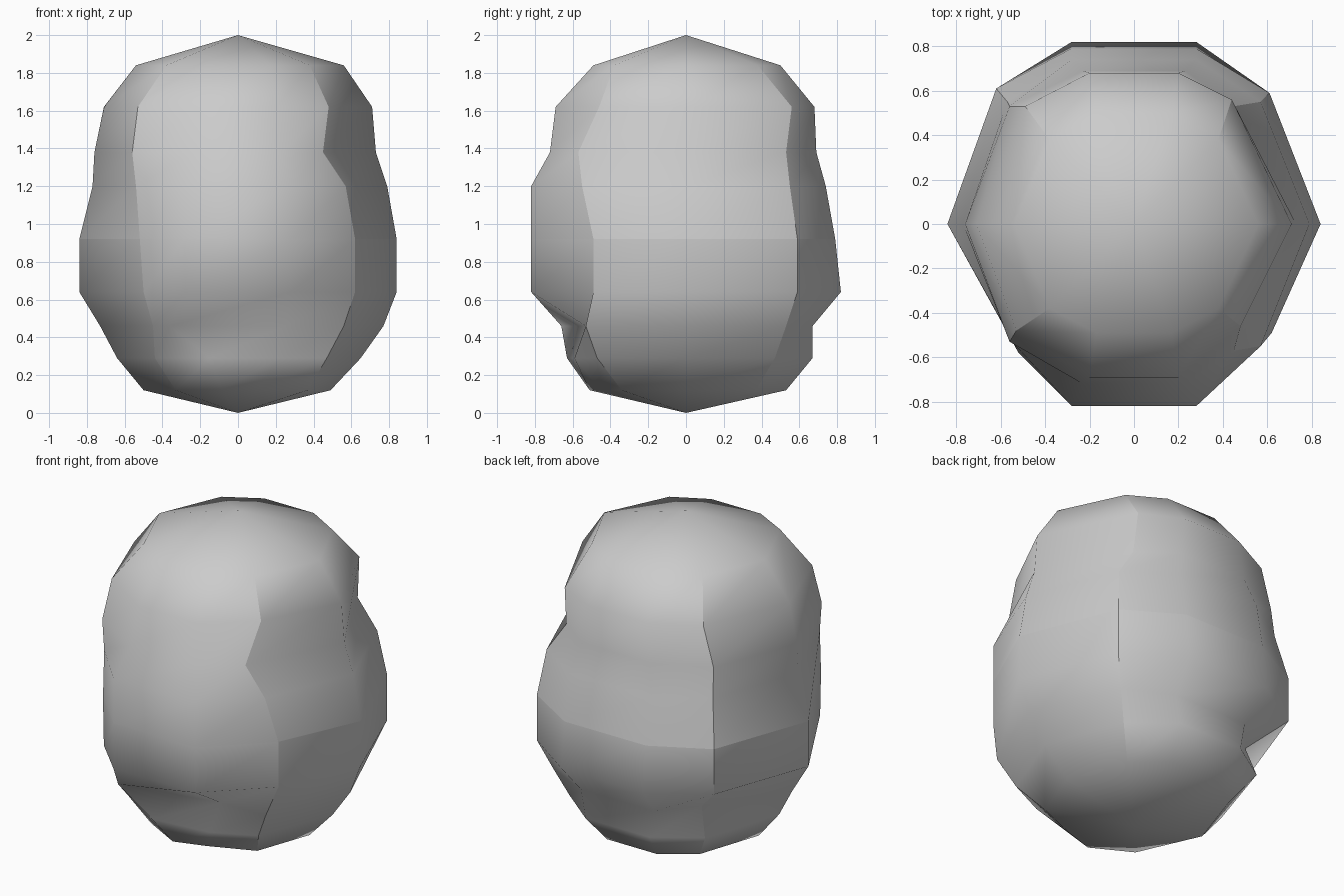
import bpy
import bmesh

cube = bpy.data.objects.get("Cube")
if cube:
    bpy.data.objects.remove(cube, do_unlink=True)


def make_material(name, colour):
    mat = bpy.data.materials.new(name)
    mat.use_nodes = True
    mat.diffuse_color = colour
    mat.node_tree.nodes["Principled BSDF"].inputs["Base Color"].default_value = colour
    return mat


# Stone levels: height, right x, left x, front y, back y, half width of front and back, corner x, corner y
LEVELS = [
    (.12, -.50, .49, -.51, .53, .17, .36, .37),
    (.29, -.64, .65, -.63, .67, .22, .47, .47),
    (.46, -.73, .77, -.63, .67, .25, .54, .53),
    (.64, -.84, .84, -.82, .82, .28, .61, .59),
    (.92, -.84, .84, -.82, .79, .28, .61, .59),
    (1.2, -.77, .79, -.82, .74, .28, .57, .55),
    (1.38, -.76, .73, -.72, .69, .23, .56, .53),
    (1.62, -.71, .71, -.69, .68, .20, .49, .53),
    (1.84, -.54, .56, -.49, .50, .17, .38, .38),
]

# Places of the named columns in each ring
BACK_LEFT, BACK_RIGHT, CORNER_RIGHT, FRONT_RIGHT, FRONT_LEFT, CORNER_LEFT = 1, 4, 6, 7, 8, 9

# Chips and swellings: for each column, the shift in x and y by level
CHIPS = {
    BACK_LEFT: {6: (-.11, 0), 7: (-.05, .03)},
    BACK_RIGHT: {0: (-.01, .02), 1: (-.01, .03), 2: (.11, -.07), 3: (-.01, .02), 4: (-.01, .02)},
    CORNER_RIGHT: {0: (.03, -.01), 1: (.03, .02), 2: (.09, .03), 3: (.11, -.01),
                   4: (.09, .01), 5: (.03, .01), 7: (-.04, .05)},
    FRONT_RIGHT: {0: (.08, 0), 1: (.07, 0), 2: (-.11, -.03)},
    FRONT_LEFT: {0: (-.07, .06), 1: (0, .04), 2: (0, .1)},
    CORNER_LEFT: {0: (.01, .03), 2: (.02, 0), 3: (.01, .1), 4: (.01, .1),
                  6: (-.11, -.04), 7: (-.01, .07)},
}


def ring_points(index):
    z, right, left, front, back, half, cx, cy = LEVELS[index]
    points = [(left, 0), (cx, cy), (half, back), (-half, back), (-cx, cy),
              (right, 0), (-cx, -cy), (-half, front), (half, front), (cx, -cy)]
    for column, shifts in CHIPS.items():
        dx, dy = shifts.get(index, (0, 0))
        x, y = points[column]
        points[column] = (x + dx, y + dy)
    return [(x, y, z) for x, y in points]


# Build the stone as stacked rings closed by a point at each end
bm = bmesh.new()
rings = [[bm.verts.new(p) for p in ring_points(i)] for i in range(len(LEVELS))]
count = len(rings[0])
bottom = bm.verts.new((0, 0, 0))
top = bm.verts.new((0, 0, 2))
for i in range(count):
    j = (i + 1) % count
    bm.faces.new((bottom, rings[0][j], rings[0][i]))
    bm.faces.new((top, rings[-1][i], rings[-1][j]))
    for low, high in zip(rings, rings[1:]):
        bm.faces.new((low[i], low[j], high[j], high[i]))
bmesh.ops.recalc_face_normals(bm, faces=bm.faces)

for face in bm.faces:
    face.smooth = True


def crease(a, b):
    bm.edges.get((a, b)).smooth = False


# Hard creases up the four corners and around the waist
for column in (BACK_LEFT, BACK_RIGHT, CORNER_RIGHT, CORNER_LEFT):
    for low, high in zip(rings, rings[1:]):
        crease(low[column], high[column])
waist = rings[4]
for i in range(count):
    crease(waist[i], waist[(i + 1) % count])

mesh = bpy.data.meshes.new("stone")
bm.to_mesh(mesh)
bm.free()
mesh.materials.append(make_material("stone grey", (.6, .6, .6, 1)))
stone = bpy.data.objects.new("stone", mesh)
bpy.context.collection.objects.link(stone)
